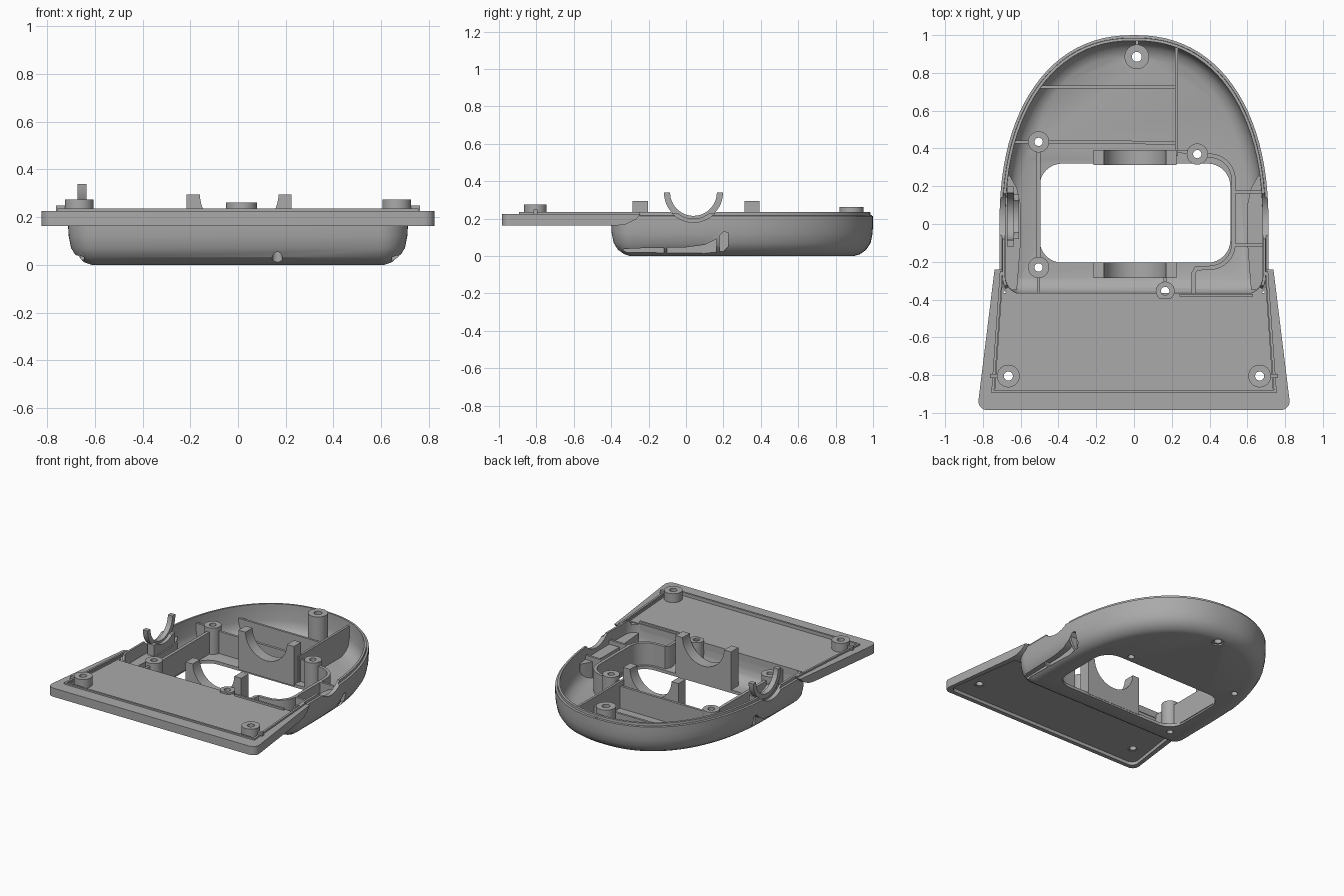
import bpy, bmesh, math
from mathutils import Vector

if "Cube" in bpy.data.objects:
    bpy.data.objects.remove(bpy.data.objects["Cube"])

grey = bpy.data.materials.new("matte_grey")
grey.use_nodes = True
colour = (0.4, 0.4, 0.4, 1)
grey.diffuse_color = colour
grey.node_tree.nodes["Principled BSDF"].inputs["Base Color"].default_value = colour


def finish(name, bm):
    bmesh.ops.recalc_face_normals(bm, faces=bm.faces)
    mesh = bpy.data.meshes.new(name)
    bm.to_mesh(mesh)
    bm.free()
    mesh.materials.append(grey)
    obj = bpy.data.objects.new(name, mesh)
    bpy.context.collection.objects.link(obj)
    return obj


def loft(name, rings):
    """Skin closed rings of equal length and cap both ends."""
    bm = bmesh.new()
    loops = [[bm.verts.new(p) for p in ring] for ring in rings]
    n = len(loops[0])
    for a, b in zip(loops, loops[1:]):
        for i in range(n):
            j = (i + 1) % n
            bm.faces.new((a[i], a[j], b[j], b[i]))
    bm.faces.new(loops[0])
    bm.faces.new(loops[-1])
    return finish(name, bm)


def prism(name, pts, lo, hi, axis="z"):
    place = {"z": lambda a, b, h: (a, b, h), "x": lambda a, b, h: (h, a, b),
             "y": lambda a, b, h: (a, h, b)}[axis]
    return loft(name, [[place(a, b, h) for a, b in pts] for h in (lo, hi)])


def rect(x0, x1, y0, y1):
    return [(x0, y0), (x1, y0), (x1, y1), (x0, y1)]


def arc(cx, cy, r, start=0, end=360, n=32):
    full = end - start == 360
    return [(cx + r * math.cos(math.radians(start + (end - start) * i / n)),
             cy + r * math.sin(math.radians(start + (end - start) * i / n)))
            for i in range(n if full else n + 1)]


def wall(name, path, thick, lo, hi):
    """Thin upright wall following a polyline."""
    p = [Vector(q) for q in path]
    left, right = [], []
    for i, q in enumerate(p):
        a = (q - p[i - 1]).normalized() if i else (p[1] - q).normalized()
        b = (p[i + 1] - q).normalized() if i < len(p) - 1 else a
        m = (a + b).normalized()
        off = Vector((-m.y, m.x)) * thick / 2 / max(m.dot(a), 0.4)
        left.append(tuple(q + off))
        right.append(tuple(q - off))
    return prism(name, left + right[::-1], lo, hi)


def boolean(obj, tool, operation="DIFFERENCE", keep=False):
    mod = obj.modifiers.new("cut", "BOOLEAN")
    mod.operation, mod.solver, mod.object = operation, "EXACT", tool
    bpy.context.view_layer.objects.active = obj
    bpy.ops.object.modifier_apply(modifier=mod.name)
    if not keep:
        bpy.data.objects.remove(tool)


# Tray plan: rounded back, straight sides, rounded front corners
W, P = 0.712, 2.25
plan = arc(-W + 0.12, -0.28, 0.12, 180, 270, 10) + arc(W - 0.12, -0.28, 0.12, 270, 360, 10)
for i in range(49):
    t = math.pi * i / 48
    c, s = math.cos(t), math.sin(t)
    plan.append((math.copysign(W * abs(c) ** (2 / P), c), s ** (2 / P) if i < 48 else 0))


def ring(inset, z):
    out = []
    for i, (x, y) in enumerate(plan):
        a, b = Vector(plan[i - 1]), Vector(plan[(i + 1) % len(plan)])
        d = (b - a).normalized()
        q = Vector((x, y)) + Vector((-d.y, d.x)) * inset
        out.append((q.x, q.y, min(z, 0.205) if y < -0.34 else z))
    return out


outer = [(0.1, 0), (0.07, 0.01), (0.037, 0.033), (0.013, 0.07), (0.003, 0.12), (0, 0.165)]
rim = [(0, 0.215), (0.014, 0.217), (0.015, 0.235), (0.03, 0.236)]
inner = [(0.032, 0.12), (0.042, 0.075), (0.065, 0.045), (0.11, 0.022)]
tray = loft("tray", [ring(*k) for k in outer + rim + inner])
hull = loft("hull_helper", [[(x, y, z) for x, y, _ in ring(d + 0.004, 0)]
                            for d, z in outer + [(0, 0.5)]])
hull.hide_render = True


def inside(obj):
    """Trim a part to the space inside the tray."""
    boolean(obj, hull, "INTERSECT", keep=True)
    return obj


# Central opening
opening = (arc(0.39, 0.2, 0.12, 0, 90, 8) + arc(-0.38, 0.2, 0.12, 90, 180, 8)
           + arc(-0.38, -0.085, 0.12, 180, 270, 8) + arc(0.39, -0.085, 0.12, 270, 360, 8))
boolean(tray, prism("opening_cutter", opening, -0.1, 0.1))

# Side notches, grip bulges and finger scoops
scoop = [(-0.36, 0.02), (-0.33, 0.04), (0, 0.047), (0.1, 0.06), (0.16, 0.09), (0.2, 0.13),
         (0.225, 0.125), (0.225, 0.05), (0.2, 0.025), (0.1, 0.015)]
bulge = [(0.62, -0.35), (0.6, -0.1), (0.6, 0.1), (0.62, 0.19), (0.66, 0.26), (0.74, 0.26), (0.74, -0.35)]
for side, s in (("left", 1), ("right", -1)):
    lo, hi = sorted((s * 0.645, s * 0.85))
    boolean(tray, prism("notch_cutter", arc(0.04, 0.34, 0.16), lo, hi, "x"))
    boolean(tray, prism("scoop_cutter", scoop, lo, hi, "x"))
    grip = inside(prism(side + "_grip", [(s * x, y) for x, y in bulge], 0.012, 0.15))
    boolean(grip, prism("scoop_cutter", scoop, lo, hi, "x"))

# Front plate with hollow underside, open towards the tray
def plate_plan(d, back):
    right = arc(0.732 - d, -0.935 + d, 0.05, 270, 360, 6) + [(0.737 - d, back)]
    right = [(x + (0.045 * (-0.25 - y) / 0.74 if y < -0.25 else 0), y) for x, y in right]
    return right + [(-x, y) for x, y in right[::-1]]


plate = prism("front_plate", plate_plan(0, -0.23), 0.163, 0.225)
boolean(plate, prism("pocket_cutter", plate_plan(0.03, -0.38), 0.1, 0.187))
boolean(plate, prism("tray_cutter", rect(-0.69, 0.69, -0.365, 0), 0.1, 0.4))
panel = rect(-0.735, 0.735, -0.88, -0.3)
panel[2:] = [(0.695, -0.3), (-0.695, -0.3)]
boolean(plate, prism("panel_cutter", panel, 0.212, 0.4))
slope = [(-0.2, 0.1), (-0.37, 0.1), (-0.37, 0.163), (-0.32, 0.17), (-0.27, 0.195), (-0.24, 0.226), (-0.2, 0.23)]
boolean(plate, prism("slope_cutter", slope, -1, 1, "x"))
wall("plate_lip", [(-0.703, -0.25), (-0.748, -0.887), (0.748, -0.887), (0.703, -0.25)], 0.014, 0.2, 0.236)

# Screw bosses: x, y, radius, hole, bottom, top
bosses = {"back_boss": (0.015, 0.885, 0.065, 0.026, 0.01, 0.262),
          "right_back_boss": (-0.505, 0.435, 0.056, 0.022, 0.01, 0.21),
          "right_front_boss": (-0.505, -0.23, 0.056, 0.022, 0.01, 0.21),
          "left_back_boss": (0.335, 0.37, 0.056, 0.022, 0.01, 0.21),
          "middle_front_boss": (0.165, -0.355, 0.05, 0.022, 0.02, 0.225),
          "plate_right_boss": (-0.665, -0.805, 0.06, 0.024, 0.19, 0.275),
          "plate_left_boss": (0.665, -0.805, 0.06, 0.024, 0.19, 0.275)}
for name, (x, y, r, hole, lo, hi) in bosses.items():
    boss = prism(name, arc(x, y, r), lo, hi)
    host = plate if name.startswith("plate") else tray
    if host is tray:
        inside(boss)
    pin = prism("hole_cutter", arc(x, y, hole), -0.1, 0.5)
    boolean(boss, pin, keep=True)
    boolean(host, pin)
boolean(tray, prism("back_screw_cutter", arc(0.015, 0.885, 0.04), -0.1, 0.06))
boolean(plate, prism("screw_cutter", arc(0.665, -0.805, 0.035), 0.1, 0.2))
boolean(plate, prism("screw_cutter", arc(-0.665, -0.805, 0.035), 0.1, 0.2))
for s in (1, -1):
    wall("plate_tab", [(s * 0.72, -0.805), (s * 0.762, -0.805)], 0.02, 0.2, 0.25)

# Stiffening ribs: path, thickness, top
ribs = {"long_rib": ([(0.225, 0.36), (0.225, 1)], 0.016, 0.21),
        "rear_cross_rib": ([(-0.7, 0.725), (0.225, 0.725)], 0.016, 0.15),
        "middle_cross_rib": ([(-0.455, 0.435), (0.225, 0.43)], 0.018, 0.18),
        "boss_side_rib": ([(-0.72, 0.435), (-0.555, 0.435)], 0.016, 0.19),
        "opening_rib": ([(-0.505, -0.18), (-0.505, 0.385)], 0.022, 0.18),
        "front_rib": ([(-0.505, -0.38), (-0.505, -0.28)], 0.016, 0.19),
        "back_boss_rib": ([(0.015, 0.945), (0.015, 1)], 0.016, 0.22),
        "long_rib_link": ([(0.225, 0.385), (0.29, 0.38)], 0.016, 0.18),
        "grip_back_rib": ([(0.525, 0.17), (0.72, 0.17)], 0.016, 0.18),
        "grip_front_rib": ([(0.525, -0.11), (0.72, -0.11)], 0.016, 0.18),
        "front_boss_rib": ([(0.165, -0.31), (0.165, -0.27)], 0.016, 0.19),
        "curved_wall": ([(0.385, 0.365)] + arc(0.4, 0.235, 0.127, 80, 0, 8)
                        + arc(0.4, -0.105, 0.127, 0, -90, 8) + [(0.33, -0.235), (0.315, -0.26), (0.315, -0.38)],
                        0.022, 0.18)}
for name, (path, thick, top) in ribs.items():
    inside(wall(name, path, thick, 0.012, top))
wall("plate_edge_rib", [(0.24, -0.378), (0.63, -0.378)], 0.014, 0.19, 0.225)

# Two cradles flanking the opening
for name, y0, y1 in (("back_cradle", 0.312, 0.392), ("front_cradle", -0.285, -0.203)):
    cradle = prism(name, rect(-0.215, 0.225, y0, y1), 0.012, 0.295)
    boolean(cradle, prism("cradle_cutter", arc(0.005, 0.3, 0.165, n=48), y0 - 0.1, y1 + 0.1, "y"))

# Half-ring bracket on the side wall with its foot
half = arc(0.04, 0.34, 0.158, 180, 360, 24) + arc(0.04, 0.34, 0.125, 360, 180, 24)
prism("side_bracket", half, -0.672, -0.635, "x")
foot = inside(prism("bracket_foot", rect(-0.66, -0.61, -0.08, 0.16), 0.02, 0.23))
boolean(foot, prism("foot_cutter", arc(0.04, 0.34, 0.14), -0.8, -0.5, "x"))

# Remove the helper and smooth the rounded surfaces
bpy.data.objects.remove(hull)
bpy.ops.object.select_all(action="DESELECT")
for obj in bpy.context.collection.objects:
    if obj.type == "MESH" and grey.name in obj.data.materials:
        obj.select_set(True)
        bpy.context.view_layer.objects.active = obj
bpy.ops.object.shade_smooth_by_angle(angle=math.radians(32))
